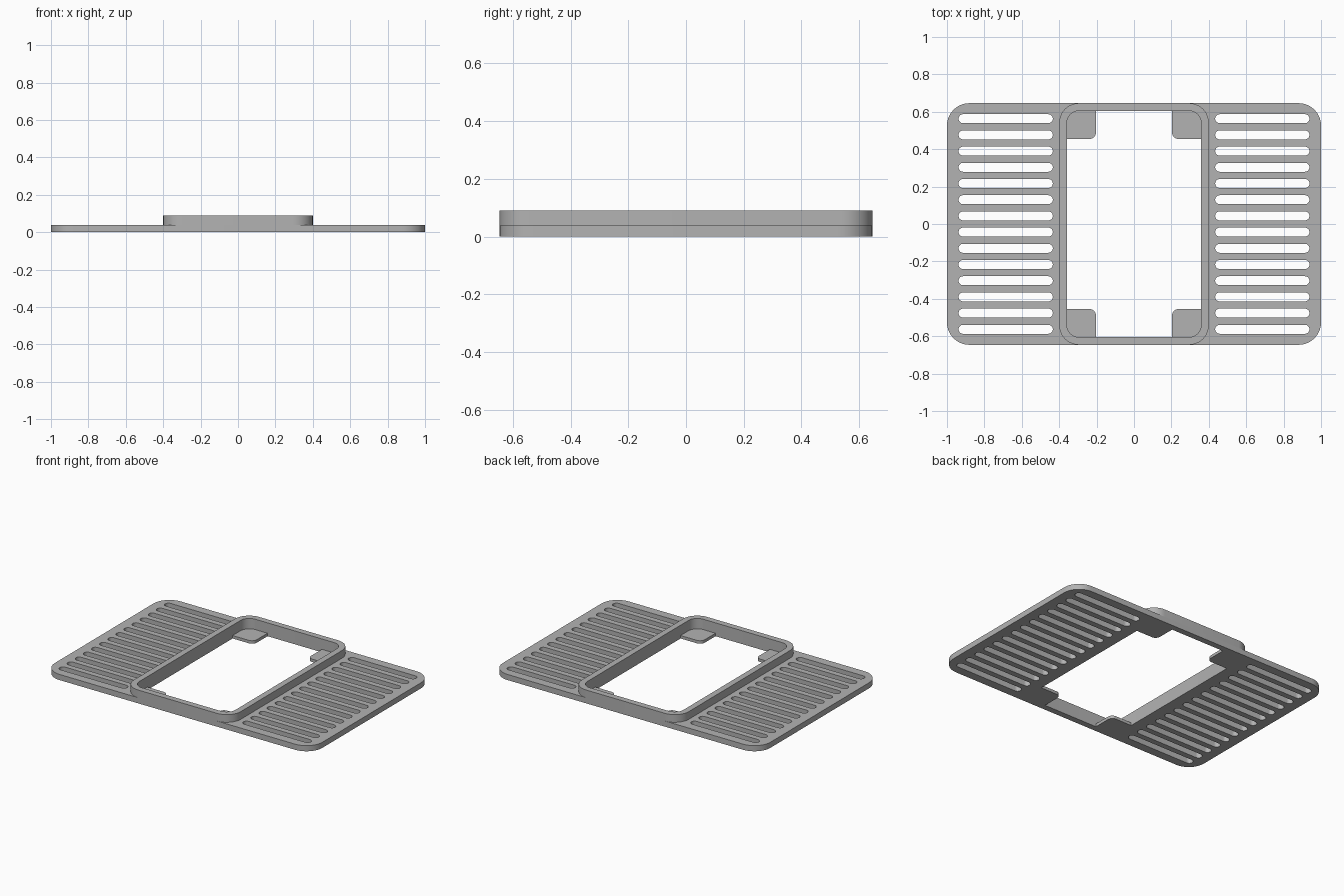
import bpy
import bmesh
from math import cos, sin, pi, radians

cube = bpy.data.objects.get("Cube")
if cube:
    bpy.data.objects.remove(cube, do_unlink=True)

grey = bpy.data.materials.new("plain grey")
grey.use_nodes = True
colour = (0.45, 0.45, 0.45, 1)
grey.diffuse_color = colour
grey.node_tree.nodes["Principled BSDF"].inputs["Base Color"].default_value = colour

HALF_X, HALF_Y = 1.0, 0.646      # overall footprint
PLATE_TOP, RIM_TOP = 0.038, 0.09
RIM_X, WALL = 0.4, 0.041
IN_X, IN_Y, IN_R = RIM_X - WALL, HALF_Y - WALL, 0.065
TAB_TOP = 0.02


def rounded_rect(x0, x1, y0, y1, radii, steps=10):
    """Outline with one radius per corner, counter-clockwise from upper right."""
    corners = ((x1, y1, -1, -1), (x0, y1, 1, -1), (x0, y0, 1, 1), (x1, y0, -1, 1))
    points = []
    for i, ((x, y, sx, sy), r) in enumerate(zip(corners, radii)):
        if r == 0:
            points.append((x, y))
            continue
        for k in range(steps + 1):
            a = (i + k / steps) * pi / 2
            points.append((x + sx * r + r * cos(a), y + sy * r + r * sin(a)))
    return points


def slab(name, loops, z0, z1):
    """Fill an outline and its holes, then extrude it upwards."""
    bm = bmesh.new()
    edges = []
    for loop in loops:
        verts = [bm.verts.new((x, y, z0)) for x, y in loop]
        edges += [bm.edges.new((v, verts[i - 1])) for i, v in enumerate(verts)]
    bmesh.ops.triangle_fill(bm, use_beauty=True, edges=edges, normal=(0, 0, 1))
    grown = bmesh.ops.extrude_face_region(bm, geom=bm.faces[:], use_keep_orig=True)
    top = [g for g in grown["geom"] if isinstance(g, bmesh.types.BMVert)]
    bmesh.ops.translate(bm, verts=top, vec=(0, 0, z1 - z0))
    bmesh.ops.recalc_face_normals(bm, faces=bm.faces[:])
    mesh = bpy.data.meshes.new(name)
    bm.to_mesh(mesh)
    bm.free()
    mesh.materials.append(grey)
    obj = bpy.data.objects.new(name, mesh)
    bpy.context.collection.objects.link(obj)
    bpy.ops.object.select_all(action="DESELECT")
    obj.select_set(True)
    bpy.context.view_layer.objects.active = obj
    bpy.ops.object.shade_smooth_by_angle(angle=radians(30))
    return obj


opening = rounded_rect(-IN_X, IN_X, -IN_Y, IN_Y, [IN_R] * 4)

# Base plate with the centre opening and two columns of vent slots
SLOTS, SLOT_END, SLOT_R = 14, 0.563, 0.024
plate_loops = [rounded_rect(-HALF_X, HALF_X, -HALF_Y, HALF_Y, [0.12] * 4), opening]
for i in range(SLOTS):
    y = SLOT_END * (2 * i / (SLOTS - 1) - 1)
    for x0, x1 in ((-0.938, -0.434), (0.434, 0.938)):
        plate_loops.append(
            rounded_rect(x0, x1, y - SLOT_R, y + SLOT_R, [SLOT_R] * 4, 6))
slab("vented_base_plate", plate_loops, 0, PLATE_TOP)

# Raised rim around the opening
rim = rounded_rect(-RIM_X, RIM_X, -HALF_Y, HALF_Y, [0.105] * 4)
slab("raised_rim", [rim, opening], PLATE_TOP, RIM_TOP)

# Thin support tabs in the four corners of the opening
tab = rounded_rect(0.203, IN_X, 0.455, IN_Y, [IN_R, 0, 0.035, 0])
tabs = slab("corner_support_tabs", [tab], 0, TAB_TOP)
mirror = tabs.modifiers.new("four corners", "MIRROR")
mirror.use_axis = (True, True, False)
